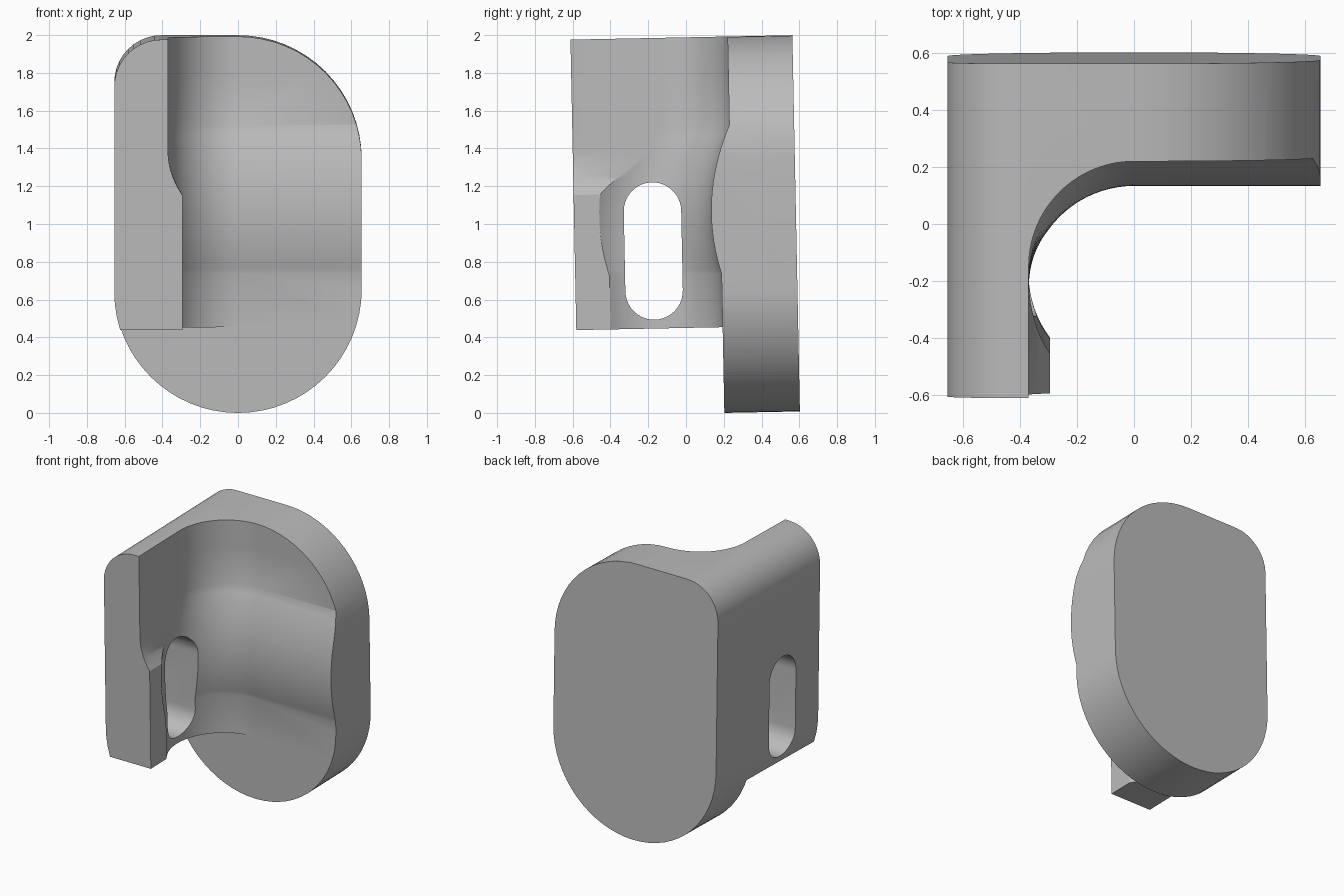
import bpy, bmesh
from math import pi, sin, cos, acos
from mathutils import Matrix

cube = bpy.data.objects.get("Cube")
if cube:
    bpy.data.objects.remove(cube)

R = 0.655              # end radius of the plate
BOTTOM, TOP = -0.004, 1.988
BACK, FRONT = 0.583, -0.592
CAVE = 0.37            # radius of the inner corner

grey = bpy.data.materials.new("plain_grey")
grey.use_nodes = True
colour = (0.5, 0.5, 0.5, 1)
grey.diffuse_color = colour
grey.node_tree.nodes["Principled BSDF"].inputs["Base Color"].default_value = colour


def loft(name, rings):
    """Closed solid through a list of rings with equal point counts."""
    bm = bmesh.new()
    loops = [[bm.verts.new(p) for p in ring] for ring in rings]
    n = len(loops[0])
    for a, b in zip(loops, loops[1:]):
        for i in range(n):
            j = (i + 1) % n
            bm.faces.new((a[i], a[j], b[j], b[i]))
    bm.faces.new(loops[0])
    bm.faces.new(loops[-1])
    bmesh.ops.recalc_face_normals(bm, faces=bm.faces)
    mesh = bpy.data.meshes.new(name)
    bm.to_mesh(mesh)
    bm.free()
    obj = bpy.data.objects.new(name, mesh)
    bpy.context.collection.objects.link(obj)
    return obj


def arc(cx, cz, r, start, end, steps):
    return [(cx + r * cos(start + (end - start) * i / steps),
             cz + r * sin(start + (end - start) * i / steps))
            for i in range(steps + 1)]


# Outline: round bottom, large round right shoulder, small left corner
corner = 0.25
outline = (arc(0, BOTTOM + R, R, -pi, 0, 32)
           + arc(0, TOP - R, R, 0, pi / 2, 16)
           + arc(corner - R, TOP - corner, corner, pi / 2, pi, 10))
body = loft("bracket_body", [[(x, y, z) for x, z in outline] for y in (FRONT, BACK)])
body.data.materials.append(grey)


def plate_front(z):
    """Depth of the plate face, with a rounded swell at mid height."""
    return min(0.135 + 0.477 * (z - 1.05) ** 2, 0.183 if z < 1.05 else 0.24)


def lip_x(z):
    """Inner face of the wall, thicker below and blended above."""
    s = min(max((z - 1.165) / 0.23, 0), 1)
    return -CAVE + 0.075 * (1 - s) ** 2


def cavity_ring(z):
    cy = plate_front(z) - CAVE
    lip = lip_x(z)
    start = pi + acos(min(1, -lip / CAVE))
    curve = arc(0, cy, CAVE, start, pi / 2, 28)
    points = [(lip, -0.8)] + curve + [(0.8, cy + CAVE), (0.8, -0.8)]
    return [(x, y, z) for x, y in points]


# Cavity that leaves the wall, the rounded inner corner and the plate
heights = ([0.3, 0.731] + [0.731 + 0.434 * i / 14 for i in range(1, 15)]
           + [1.165 + 0.23 * i / 10 for i in range(1, 11)]
           + [1.43, 1.47, 1.519, 1.8, 2.2])
cavity = loft("cavity_cutter", [cavity_ring(z) for z in heights])

# Clear everything in front of the plate below the wall
under = loft("underside_cutter", [[(x, y, z) for x, y in
             ((-0.9, -0.9), (0.9, -0.9), (0.9, 0.183), (-0.9, 0.183))]
             for z in (-0.3, 0.45)])

# Long rounded slot through the wall
r = 0.152
slot_shape = (arc(-0.176, 0.497 + r, r, -pi, 0, 20)
              + arc(-0.176, 1.224 - r, r, 0, pi, 20))
slot = loft("slot_cutter", [[(x, y, z) for y, z in slot_shape] for x in (-0.9, -0.2)])

bpy.context.view_layer.objects.active = body
for cutter in (cavity, under, slot):
    cutter.hide_render = True
    mod = body.modifiers.new(cutter.name, "BOOLEAN")
    mod.operation = "DIFFERENCE"
    mod.solver = "EXACT"
    mod.object = cutter
    bpy.ops.object.modifier_apply(modifier=mod.name)
for cutter in (cavity, under, slot):
    bpy.data.objects.remove(cutter)

# Slight lean of the whole part
middle = Matrix.Translation((0, 0, 1))
body.data.transform(middle @ Matrix.Rotation(0.02, 4, "X") @ middle.inverted())

bpy.ops.object.select_all(action="DESELECT")
body.select_set(True)
bpy.ops.object.shade_smooth_by_angle(angle=pi / 6)
